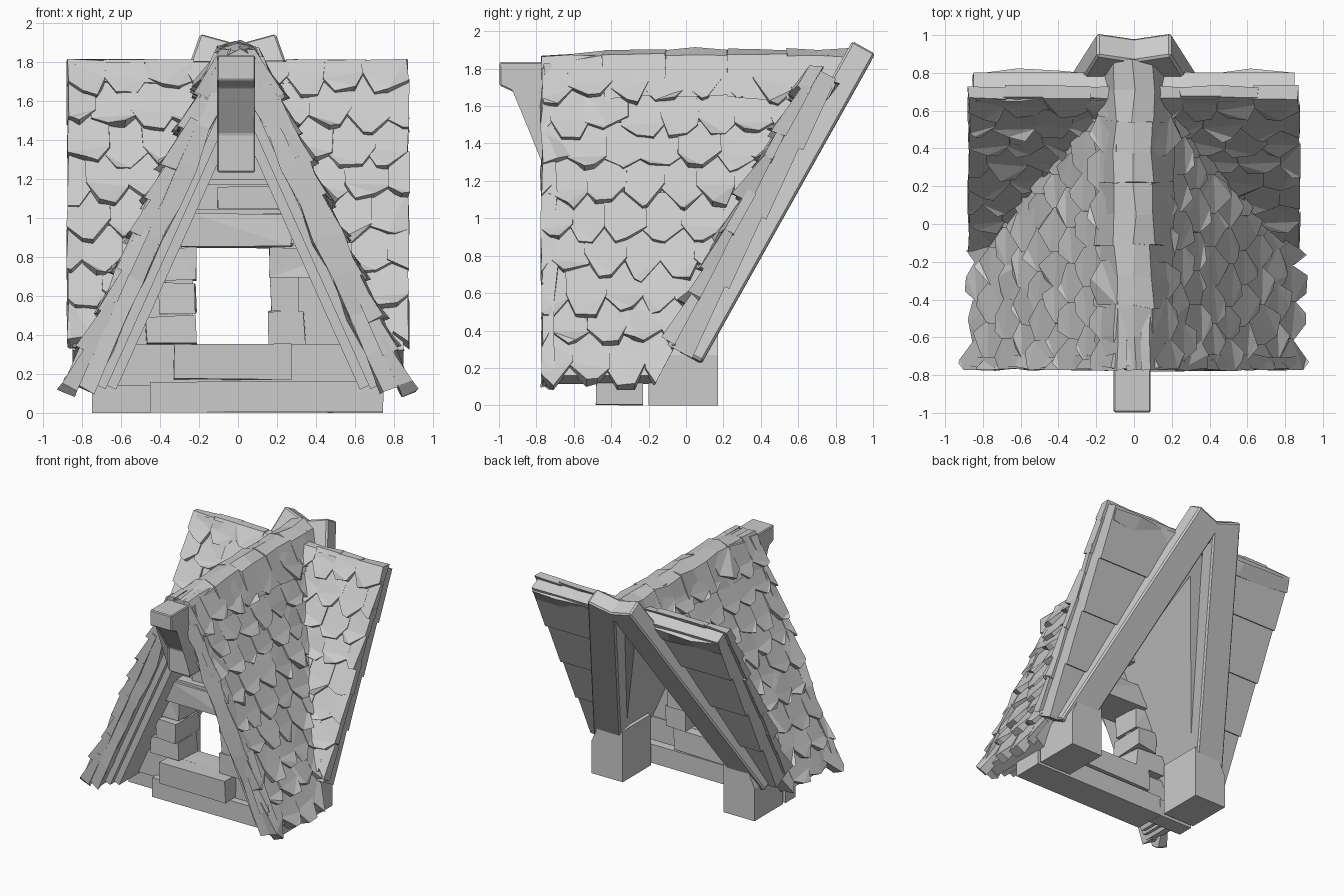
import bpy, bmesh, random
from mathutils import Vector, Matrix

random.seed(7)
cube = bpy.data.objects.get("Cube")
if cube:
    bpy.data.objects.remove(cube, do_unlink=True)

GREY = (0.6, 0.6, 0.6)
mat = bpy.data.materials.new("plain grey")
mat.use_nodes = True
mat.diffuse_color = (*GREY, 1)
mat.node_tree.nodes["Principled BSDF"].inputs["Base Color"].default_value = (*GREY, 1)


def jit(a):
    return random.uniform(-a, a)


def frame(o, u, v, n):
    return Matrix((u, v, n)).transposed().to_4x4(), Vector(o)


def place(f, p):
    return f[0] @ Vector(p) + f[1]


def prism(bm, f, low, high):
    """Closed solid between two matching outlines given in frame coordinates."""
    a = [bm.verts.new(place(f, p)) for p in low]
    b = [bm.verts.new(place(f, p)) for p in high]
    bm.faces.new(a[::-1])
    bm.faces.new(b)
    for i in range(len(a)):
        j = (i + 1) % len(a)
        bm.faces.new((a[i], a[j], b[j], b[i]))


def box(bm, f, u, v, h):
    ring = [(u[0], v[0]), (u[1], v[0]), (u[1], v[1]), (u[0], v[1])]
    prism(bm, f, [(*p, h[0]) for p in ring], [(*p, h[1]) for p in ring])


def trim(bm, clips):
    """Cut away everything on the positive side of each plane and cap the cuts."""
    for co, no in clips:
        bmesh.ops.bisect_plane(bm, geom=bm.verts[:] + bm.edges[:] + bm.faces[:],
                               plane_co=co, plane_no=no, clear_outer=True)
        edges = [e for e in bm.edges if e.is_boundary]
        if edges:
            bmesh.ops.edgeloop_fill(bm, edges=edges)


def finish(name, bm, clips=(), rough=0.0, bevel=0.0):
    trim(bm, clips)
    for vert in bm.verts:
        vert.co += Vector((jit(rough), jit(rough), jit(rough)))
    bmesh.ops.triangulate(bm, faces=[f for f in bm.faces if len(f.verts) > 4])
    bmesh.ops.recalc_face_normals(bm, faces=bm.faces[:])
    mesh = bpy.data.meshes.new(name)
    bm.to_mesh(mesh)
    bm.free()
    mesh.materials.append(mat)
    obj = bpy.data.objects.new(name, mesh)
    bpy.context.collection.objects.link(obj)
    if bevel:
        mod = obj.modifiers.new("worn edges", "BEVEL")
        mod.width, mod.segments, mod.limit_method = bevel, 1, "ANGLE"


def shingles(bm, f, u0, u1, rows, v0, step, width):
    """Overlapping pointed tabs, thick at the lower end."""
    for r in range(rows):
        base = v0 + r * step
        u = u0 - (width / 2 if r % 2 else 0)
        while u < u1 + width:
            w = width * random.uniform(0.5, 0.6)
            tip, lift = base + jit(0.035), random.uniform(0.05, 0.085)
            ring = [(u + w, base + step * 1.4, 0.025), (u - w, base + step * 1.4, 0.025),
                    (u - w, base + 0.09 + jit(0.03), lift * 0.65),
                    (u - w * 0.3 + jit(0.03), tip, lift + jit(0.015)),
                    (u + w * 0.25 + jit(0.03), tip + jit(0.02), lift + jit(0.015)),
                    (u + w, base + 0.09 + jit(0.03), lift * 0.65)]
            low = [(p[0], p[1], -0.02) for p in ring]
            prism(bm, f, low, ring)
            u += width * random.uniform(0.92, 1.05)


WORLD = frame((0, 0, 0), (1, 0, 0), (0, 1, 0), (0, 0, 1))
X, Y, Z = Vector((1, 0, 0)), Vector((0, 1, 0)), Vector((0, 0, 1))
MAIN_O, MAIN_V, MAIN_N = Vector((0, -0.1, 0.3)), Vector((0, 0.471, 0.882)), Vector((0, -0.882, 0.471))
inside = []

for s, side in ((1, "left"), (-1, "right")):
    # Frames of the gable slope and of the main roof slope
    go, gv, gn = Vector((s * 0.8, 0, 0.22)), Vector((-s * 0.41, 0, 0.912)), Vector((s * 0.912, 0, 0.41))
    gable = frame(go, Y, gv, gn)
    main = frame(MAIN_O, X * s, MAIN_V, MAIN_N)
    centre = (Vector(), -X * s)
    front = (Vector((0, -0.77, 0)), -Y)
    valley = (MAIN_O - MAIN_N * 0.03, -MAIN_N)
    inside.append((go - gn * 0.18, gn))

    # Gable roof deck
    bm = bmesh.new()
    box(bm, gable, (-0.75, 1), (-0.07, 1.86), (-0.1, 0.01))
    finish(side + "_gable_deck", bm, [valley, centre, (Vector((0, 0, 1.86)), Z)])

    # Worn front edge of the gable roof
    bm = bmesh.new()
    for k in range(9):
        box(bm, gable, (-0.765, -0.7), (-0.08 + k * 0.21, 0.13 + k * 0.21), (-0.1, 0.045))
    bmesh.ops.remove_doubles(bm, verts=bm.verts[:], dist=0.001)
    finish(side + "_gable_edge", bm, [centre, (Vector((0, 0, 1.84)), Z)], 0.016)

    # Gable shingles
    bm = bmesh.new()
    shingles(bm, gable, -0.72, 0.8, 9, -0.11, 0.205, 0.2)
    finish(side + "_gable_shingles", bm, [valley, front, centre, (Vector((0, 0, 1.87)), Z)], 0.006)

    # Stepped trim boards lining the gable roof
    for k, name in enumerate(("_outer_trim", "_inner_trim")):
        bm = bmesh.new()
        top = -0.1 - k * 0.05
        box(bm, gable, (-0.7 + k * 0.04, 1), (-0.04 + k * 0.02, 1.8), (top - 0.05, top))
        finish(side + name, bm, [centre, (MAIN_O - MAIN_N * 0.1, -MAIN_N)])

    # Main roof planks and shingles
    bm = bmesh.new()
    for k in range(4):
        v0, v1 = 0.02 + k * 0.42, 0.44 + k * 0.42
        ring = [(0, v0), (0.85, v0), (0.85, v1), (0, v1)]
        prism(bm, main, [(u, v, -0.14 if v == v0 else -0.115) for u, v in ring], [(u, v, 0.01) for u, v in ring])
    finish(side + "_main_planks", bm, [(go - gn * 0.06, -gn), (Vector((0, 0, 1.79)), Z)])
    bm = bmesh.new()
    shingles(bm, main, 0.05, 0.72, 8, 0.02, 0.212, 0.21)
    finish(side + "_main_shingles", bm, [(go - gn * 0.02, -gn), (X * s * 0.875, X * s),
                                         (Vector((0, 0, 1.81)), Z)], 0.008)

    # Thick irregular top edge of the main roof
    bm = bmesh.new()
    for k in range(3):
        box(bm, main, (0.16 + k * 0.23, 0.39 + k * 0.23), (1.57, 1.68), (-0.13, 0.03))
    bmesh.ops.remove_doubles(bm, verts=bm.verts[:], dist=0.001)
    finish(side + "_main_top_edge", bm, rough=0.018)

    # Valley rafter
    a, b = Vector((s * 0.67, 0.01, 0.235)), Vector((s * 0.08, 0.935, 1.885))
    along = (b - a).normalized()
    across = along.cross(MAIN_N).normalized()
    bm = bmesh.new()
    box(bm, frame(a, across, along, across.cross(along)), (-0.12, 0.12), (0, (b - a).length), (-0.07, 0.07))
    finish(side + "_valley_rafter", bm, bevel=0.012)

    # Corner post under the rafter
    bm = bmesh.new()
    box(bm, WORLD, sorted((s * 0.46, s * 0.745)), (-0.2, 0.17), (0, 0.42))
    finish(side + "_post", bm, [(go - gn * 0.03, gn)])

# Ridge cap in overlapping bent pieces
for k in range(5):
    bm = bmesh.new()
    y0, y1 = -0.765 + k * 0.325, -0.43 + k * 0.325
    drop = 0.04 if k == 0 else 0
    section = [(-0.21, 1.64), (-0.1, 1.87), (0, 1.9), (0.1, 1.87), (0.21, 1.64), (0, 1.72)]
    prism(bm, WORLD, [(x, y0, z - drop) for x, z in section], [(x * 0.95, y1, z + 0.005) for x, z in section])
    bmesh.ops.subdivide_edges(bm, edges=[e for e in bm.edges if abs((e.verts[0].co - e.verts[1].co).y) > 0.2],
                              cuts=1)
    finish("ridge_cap_%d" % (k + 1), bm, rough=0.014)

# Projecting ridge beam with its bracket
beam = [(-0.997, 1.835), (-0.997, 1.71), (-0.91, 1.67), (-0.77, 1.46), (-0.75, 1.43), (-0.75, 1.235),
        (-0.5, 1.235), (-0.5, 1.835)]
bm = bmesh.new()
prism(bm, WORLD, [(-0.108, y, z) for y, z in beam], [(0.088, y, z) for y, z in beam])
finish("ridge_beam", bm, bevel=0.01)

# Front wall: name, x range, z range, y range, roughness
WALL = [
    ("ground_beam_right", (-0.75, -0.45), (0, 0.14), (-0.36, -0.23), 0),
    ("ground_beam", (-0.45, 0.745), (0, 0.16), (-0.48, -0.23), 0.005),
    ("sill_backing", (-0.65, 0.65), (0.14, 0.35), (-0.42, -0.3), 0),
    ("window_sill", (-0.33, 0.27), (0.17, 0.35), (-0.56, -0.22), 0.008),
    ("right_backing", (-0.6, -0.23), (0.35, 0.86), (-0.38, -0.31), 0),
    ("right_stone_low", (-0.47, -0.22), (0.35, 0.5), (-0.47, -0.22), 0.01),
    ("right_stone_mid", (-0.4, -0.22), (0.51, 0.67), (-0.5, -0.2), 0.012),
    ("right_stone_top", (-0.38, -0.21), (0.68, 0.85), (-0.46, -0.23), 0.01),
    ("left_backing", (0.17, 0.6), (0.35, 0.86), (-0.38, -0.31), 0),
    ("left_stone_low", (0.16, 0.34), (0.35, 0.52), (-0.46, -0.22), 0.008),
    ("left_stone_mid", (0.165, 0.31), (0.52, 0.7), (-0.46, -0.2), 0.008),
    ("left_stone_top", (0.16, 0.36), (0.7, 0.85), (-0.48, -0.23), 0.008),
    ("lintel", (-0.29, 0.28), (0.85, 1.02), (-0.52, -0.2), 0.01),
    ("gable_panel", (-0.4, 0.4), (0.87, 1.75), (-0.42, -0.3), 0),
    ("lower_collar", (-0.3, 0.3), (1.02, 1.045), (-0.5, -0.3), 0),
    ("upper_collar", (-0.3, 0.3), (1.17, 1.2), (-0.5, -0.3), 0),
    ("back_collar", (-0.3, 0.3), (1.18, 1.34), (-0.32, -0.16), 0.005),
    ("panel_plank", (-0.1, 0.25), (1.05, 1.16), (-0.45, -0.3), 0.006),
]
for name, xs, zs, ys, rough in WALL:
    bm = bmesh.new()
    box(bm, WORLD, xs, ys, zs)
    finish(name, bm, () if name.startswith("ground") else inside, rough)
